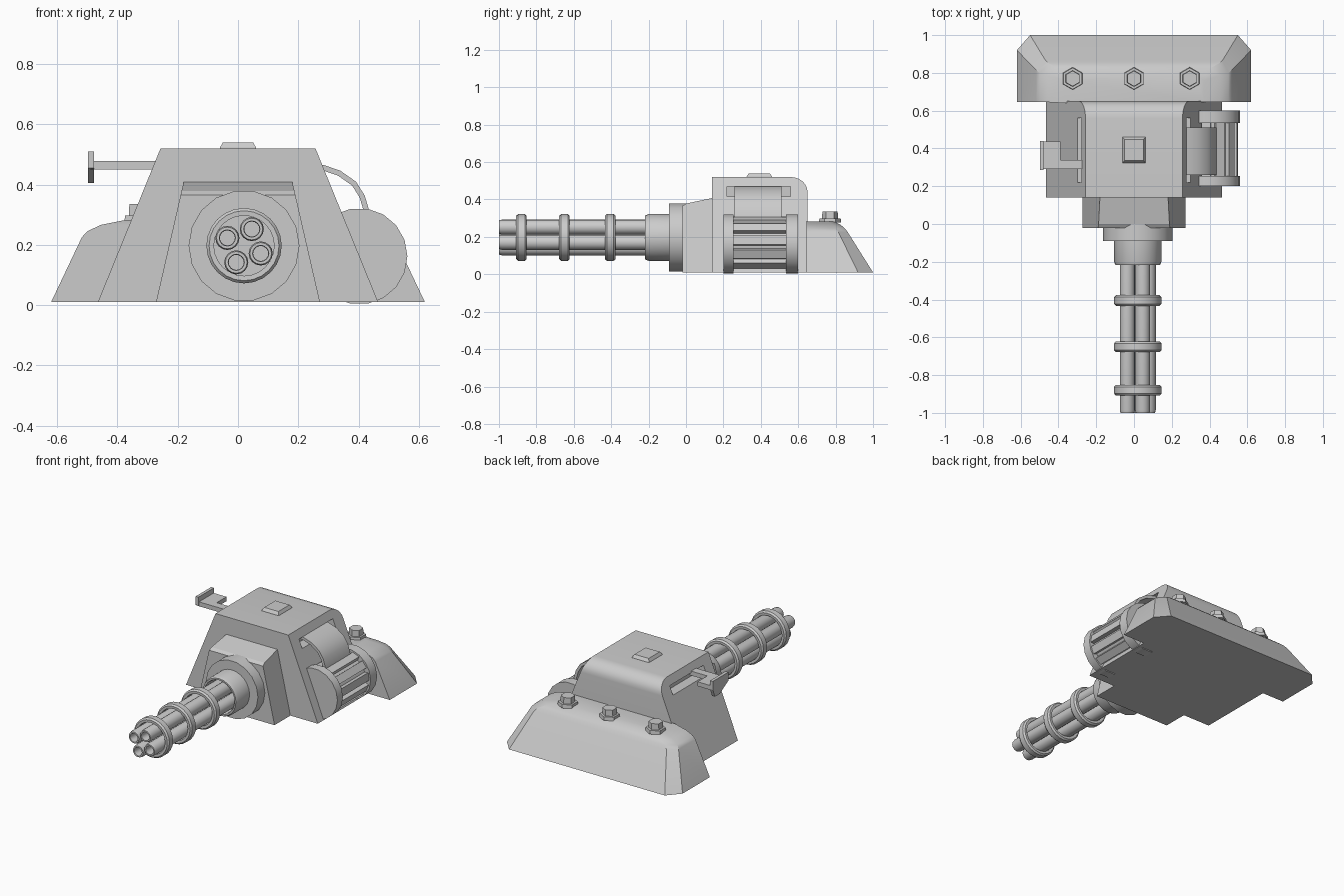
import bpy, bmesh, math
from mathutils import Matrix, Vector

if "Cube" in bpy.data.objects:
    bpy.data.objects.remove(bpy.data.objects["Cube"])

CX, CZ = 0.02, 0.197          # gun axis


def finish(name, bm, smooth=None):
    bmesh.ops.remove_doubles(bm, verts=bm.verts, dist=1e-5)
    bmesh.ops.recalc_face_normals(bm, faces=bm.faces)
    me = bpy.data.meshes.new(name)
    bm.to_mesh(me)
    bm.free()
    ob = bpy.data.objects.new(name, me)
    bpy.context.collection.objects.link(ob)
    if smooth:
        bpy.ops.object.select_all(action='DESELECT')
        ob.select_set(True)
        bpy.context.view_layer.objects.active = ob
        bpy.ops.object.shade_smooth_by_angle(angle=math.radians(smooth))
    return ob


def loft(name, rings, closed=False, smooth=None):
    """Skin equal-length closed rings; cap the ends unless closed."""
    bm = bmesh.new()
    vs = [[bm.verts.new(p) for p in r] for r in rings]
    pairs = list(zip(vs, vs[1:])) + ([(vs[-1], vs[0])] if closed else [])
    n = len(vs[0])
    for a, b in pairs:
        for i in range(n):
            j = (i + 1) % n
            bm.faces.new((a[i], a[j], b[j], b[i]))
    if not closed:
        bm.faces.new(vs[0])
        bm.faces.new(vs[-1])
    return finish(name, bm, smooth)


def lathe(name, prof, cx, cz, n=24, closed=False, smooth=35):
    """Revolve (radius, y) points about an axis along y."""
    rings = [[(cx + r * math.cos(2 * math.pi * i / n), y, cz + r * math.sin(2 * math.pi * i / n))
              for i in range(n)] for r, y in prof]
    return loft(name, rings, closed, smooth)


def box(name, x, y, z):
    return loft(name, [[(x[0], y[0], h), (x[1], y[0], h), (x[1], y[1], h), (x[0], y[1], h)] for h in z])


def tapered(name, prof, w0, w1, ztop, smooth=None):
    """Side profile (y, z) whose half width shrinks with height."""
    def half(z):
        return w0 + (w1 - w0) * (z - 0.01) / (ztop - 0.01)
    return loft(name, [[(s * half(z), y, z) for y, z in prof] for s in (-1, 1)], smooth=smooth)


# Main housing with rounded rear top edge
arc = [(0.56 + 0.09 * math.sin(math.radians(a)), 0.44 + 0.08 * math.cos(math.radians(a)))
       for a in range(0, 91, 15)]
housing = tapered("housing", [(0.14, 0.01), (0.14, 0.52)] + arc + [(0.65, 0.01)], 0.465, 0.257, 0.52, 25)

# Slots in both housing sides
for s, side in ((-1, "left"), (1, "right")):
    cutter = box("slot_cutter_" + side, sorted((s * 0.235, s * 0.4)), (0.22, 0.56), (0.415, 0.47))
    cutter.hide_render = True
    cutter.hide_set(True)
    m = housing.modifiers.new("slot", 'BOOLEAN')
    m.object, m.operation, m.solver = cutter, 'DIFFERENCE', 'EXACT'

# Top hatch button
loft("top_button", [[(sx * w, 0.392 + sy * d, z) for sx, sy in ((-1, -1), (1, -1), (1, 1), (-1, 1))]
                    for w, d, z in ((0.06, 0.068, 0.51), (0.06, 0.068, 0.522), (0.05, 0.056, 0.54))])

# Front gun mount
tapered("gun_mount", [(-0.02, 0.01), (-0.02, 0.365), (0.0, 0.378), (0.15, 0.41), (0.15, 0.01)], 0.272, 0.18, 0.41)

# Rear base with chamfered corners and rounded shoulder
base = []
for w, d, cw, cd, z in ((0.62, 1.0, 0.07, 0.08, 0.01), (0.518, 0.865, 0.05, 0.05, 0.225),
                        (0.50, 0.85, 0.05, 0.05, 0.245), (0.455, 0.825, 0.05, 0.04, 0.266),
                        (0.37, 0.79, 0.04, 0.03, 0.283)):
    base.append([(-w, 0.64 if z > 0.28 else 0.645, z), (-w, d - cd, z), (-w + cw, d, z),
                 (w - cw, d, z), (w, d - cd, z), (w, 0.645, z)])
loft("rear_base", base, smooth=25)

# Bolts on the rear base
for i, x in enumerate((-0.325, 0.0, 0.295)):
    bm = bmesh.new()
    for r, z, h in ((0.06, 0.287, 0.022), (0.043, 0.315, 0.042)):
        bmesh.ops.create_cone(bm, cap_ends=True, segments=6, radius1=r, radius2=r * 0.95, depth=h,
                              matrix=Matrix.Translation((x, 0.77, z)))
    finish(f"bolt_{i}", bm)

# Collar and barrel sleeve
lathe("gun_collar", [(0.184, 0.1), (0.184, -0.09)], CX, CZ, 18, smooth=30)
lathe("barrel_sleeve", [(0.125, -0.05), (0.125, -0.2), (0.118, -0.218), (0.108, -0.218),
                        (0.104, -0.208), (0.104, -0.14), (0.0, -0.14)], CX, CZ)

# Four hollow barrels
for k in range(4):
    a = math.radians(65 + 90 * k)
    lathe(f"barrel_{k}", [(0.04, -0.13), (0.04, -0.985), (0.036, -1.0), (0.027, -1.0),
                          (0.025, -0.99), (0.025, -0.92), (0.0, -0.92)],
          CX + 0.061 * math.cos(a), CZ + 0.061 * math.sin(a), 16)

# Barrel clamp rings
for k, y in enumerate((-0.88, -0.65, -0.405)):
    lathe(f"barrel_ring_{k}", [(0.1, y - 0.027), (0.116, y - 0.028), (0.125, y - 0.018),
                               (0.125, y + 0.018), (0.116, y + 0.028), (0.1, y + 0.027)],
          CX, CZ, closed=True)

# Ammo drum: core, end flanges and ribs
DX, DZ = 0.402, 0.162
lathe("drum_core", [(0.125, 0.22), (0.125, 0.58)], DX, DZ, 24)
for k, (y0, y1) in enumerate(((0.2, 0.255), (0.535, 0.6))):
    lathe(f"drum_flange_{k}", [(0.16, y0), (0.16, y1)], DX, DZ, 18, smooth=30)
bm = bmesh.new()
for k in range(12):
    a = math.radians(30 * k + 8)
    mat = (Matrix.Translation((DX, 0.395, DZ)) @ Matrix.Rotation(-a, 4, 'Y')
           @ Matrix.Translation((0.13, 0, 0)) @ Matrix.Diagonal((0.035, 0.3, 0.048, 1)))
    bmesh.ops.create_cube(bm, size=1, matrix=mat)
me_ribs = finish("drum_ribs", bm)

# Curved feed belt from slot to drum
path = [Vector(p) for p in ((0.23, 0.468), (0.285, 0.455), (0.335, 0.438), (0.385, 0.403),
                            (0.412, 0.36), (0.43, 0.3), (0.435, 0.23))]
rings = []
for i, p in enumerate(path):
    t = (path[min(i + 1, len(path) - 1)] - path[max(i - 1, 0)]).normalized() * 0.009
    nx, nz = -t.y, t.x
    rings.append([(p.x + nx, 0.26, p.y + nz), (p.x + nx, 0.51, p.y + nz),
                  (p.x - nx, 0.51, p.y - nz), (p.x - nx, 0.26, p.y - nz)])
loft("feed_belt", rings, smooth=35)

# Left charging handle
box("handle_arm", (-0.41, -0.22), (0.29, 0.34), (0.45, 0.478))
box("handle_plate", (-0.49, -0.388), (0.29, 0.438), (0.45, 0.478))
loft("handle_grip", [[(x, y, z) for y, z in ((0.285, 0.455), (0.285, 0.51), (0.44, 0.51),
                                            (0.44, 0.455), (0.42, 0.405), (0.37, 0.405))]
                     for x in (-0.498, -0.478)])
